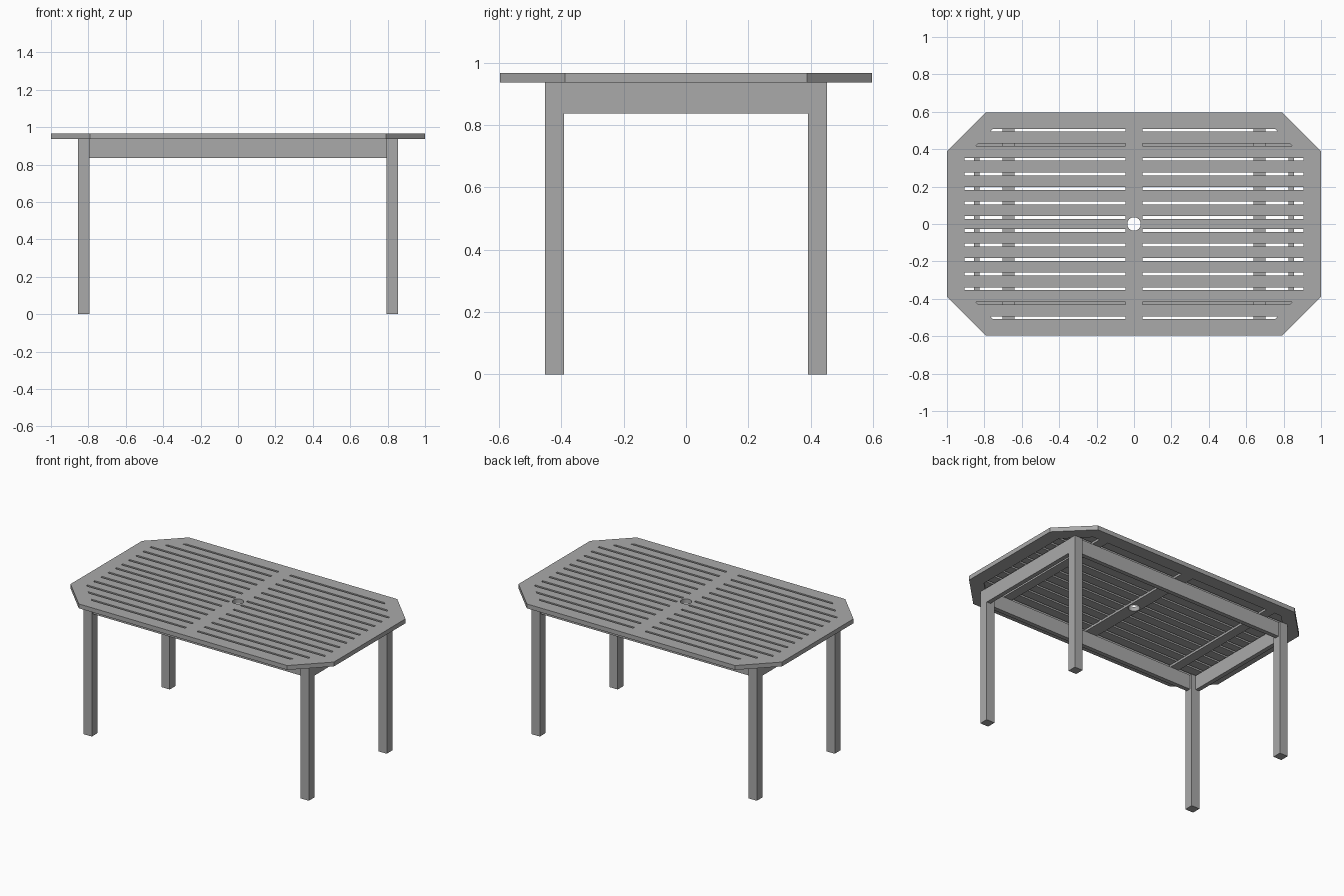
import bpy, bmesh, math

cube = bpy.data.objects.get("Cube")
if cube:
    bpy.data.objects.remove(cube, do_unlink=True)

# Single grey finish
grey = bpy.data.materials.new("plain_grey")
grey.use_nodes = True
colour = (0.4, 0.4, 0.4, 1)
grey.diffuse_color = colour
grey.node_tree.nodes["Principled BSDF"].inputs["Base Color"].default_value = colour

TOP, UNDER, SLAT_UNDER = 0.966, 0.936, 0.951
INNER_X, INNER_Y, INNER_SUM = 0.905, 0.509, 1.263   # opening inside the rim
HALF_BOARD = 0.045


def finish(name, bm):
    bmesh.ops.recalc_face_normals(bm, faces=bm.faces)
    mesh = bpy.data.meshes.new(name)
    bm.to_mesh(mesh)
    bm.free()
    mesh.materials.append(grey)
    obj = bpy.data.objects.new(name, mesh)
    bpy.context.collection.objects.link(obj)
    return obj


def prism(name, outline, z0, z1):
    bm = bmesh.new()
    face = bm.faces.new([bm.verts.new((x, y, z0)) for x, y in outline])
    new = bmesh.ops.extrude_face_region(bm, geom=[face])["geom"]
    for v in new:
        if isinstance(v, bmesh.types.BMVert):
            v.co.z = z1
    return finish(name, bm)


def box(name, x0, x1, y0, y1, z0, z1):
    return prism(name, [(x0, y0), (x1, y0), (x1, y1), (x0, y1)], z0, z1)


def ring(name, outer, inner, z0, z1):
    """Flat band between two outlines with the same number of points."""
    bm = bmesh.new()
    loops = [[bm.verts.new((x, y, z)) for x, y in line]
             for line, z in ((outer, z0), (outer, z1), (inner, z1), (inner, z0))]
    n = len(outer)
    for a, b in zip(loops, loops[1:] + loops[:1]):
        for i in range(n):
            j = (i + 1) % n
            bm.faces.new((a[i], a[j], b[j], b[i]))
    return finish(name, bm)


def octagon(x, y, total):
    cx, cy = total - y, total - x
    return [(x, -cy), (x, cy), (cx, y), (-cx, y),
            (-x, cy), (-x, -cy), (-cx, -y), (cx, -y)]


# Rim with clipped corners
ring("tabletop_rim", octagon(1.0, 0.597, 1.388),
     octagon(INNER_X, INNER_Y, INNER_SUM), UNDER, TOP)

# Centre board: plain ends and a middle section pierced by the round hole
R, SEG = 0.036, 32
for side in (-1, 1):
    y0, y1 = sorted((side * HALF_BOARD, side * INNER_Y))
    box("centre_board_end", -HALF_BOARD, HALF_BOARD, y0, y1, UNDER, TOP)
circle, square = [], []
for i in range(SEG):
    c, s = math.cos(math.tau * i / SEG), math.sin(math.tau * i / SEG)
    k = HALF_BOARD / max(abs(c), abs(s))
    circle.append((c * R, s * R))
    square.append((c * k, s * k))
ring("centre_board_middle", square, circle, UNDER, TOP)


# Slats, cut to follow the rim at the corners
def reach(y):
    return min(INNER_X, INNER_SUM - abs(y))


PITCH, GAP, FIRST = 0.078, 0.015, 0.034
BREAK = INNER_SUM - INNER_X
for i in range(-6, 7):
    if i == 0:
        y0, y1 = -FIRST + GAP / 2, FIRST - GAP / 2
    else:
        edge = FIRST + PITCH * (abs(i) - 1) + GAP / 2
        y0, y1 = edge, edge + PITCH - GAP
        if i < 0:
            y0, y1 = -y1, -y0
    levels = [y0] + [b for b in (-BREAK, BREAK) if y0 < b < y1] + [y1]
    for side in (-1, 1):
        outline = [(side * HALF_BOARD, y1), (side * HALF_BOARD, y0)]
        outline += [(side * reach(y), y) for y in levels]
        prism("slat", outline, SLAT_UNDER, TOP)

for side in (-1, 1):
    # Battens under the slats
    x0, x1 = sorted((side * 0.638, side * 0.703))
    box("batten", x0, x1, -INNER_Y, INNER_Y, UNDER, SLAT_UNDER)
    # End apron flush with the legs, long apron set slightly in
    x0, x1 = sorted((side * 0.825, side * 0.855))
    box("end_apron", x0, x1, -0.392, 0.392, 0.836, UNDER)
    y0, y1 = sorted((side * 0.41, side * 0.44))
    box("long_apron", -0.793, 0.793, y0, y1, 0.836, UNDER)
    # Legs
    for end in (-1, 1):
        x0, x1 = sorted((end * 0.793, end * 0.855))
        y0, y1 = sorted((side * 0.392, side * 0.453))
        box("leg", x0, x1, y0, y1, 0, UNDER)
